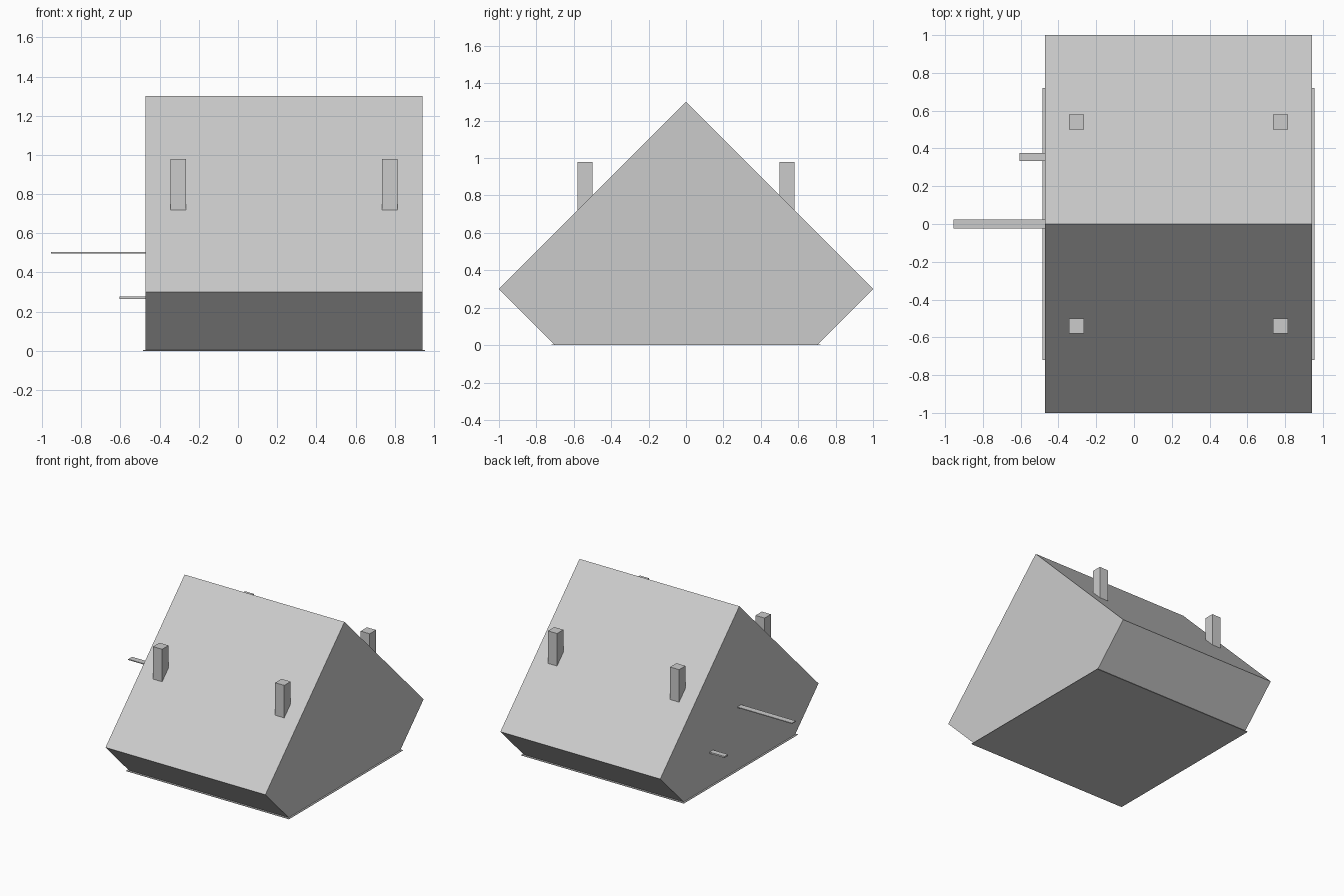
import bpy, bmesh, math
from mathutils import Matrix

if "Cube" in bpy.data.objects:
    bpy.data.objects.remove(bpy.data.objects["Cube"])

CX = 0.235      # centre of the body along x
PLATE = 0.004   # base plate thickness


def finish(name, bm):
    bmesh.ops.recalc_face_normals(bm, faces=bm.faces)
    mesh = bpy.data.meshes.new(name)
    bm.to_mesh(mesh)
    bm.free()
    ob = bpy.data.objects.new(name, mesh)
    bpy.context.collection.objects.link(ob)
    return ob


def box(name, x, y, z):
    bm = bmesh.new()
    size = [b - a for a, b in (x, y, z)]
    mid = [(a + b) / 2 for a, b in (x, y, z)]
    bmesh.ops.create_cube(bm, size=1, matrix=Matrix.Translation(mid) @ Matrix.Diagonal((*size, 1)))
    return finish(name, bm)


# Body: cube turned 45 degrees on its edge, cut flat at the bottom
bm = bmesh.new()
bmesh.ops.create_cube(bm, size=math.sqrt(2),
                      matrix=Matrix.Translation((CX, 0, 0.3)) @ Matrix.Rotation(math.pi / 4, 4, 'X'))
bmesh.ops.bisect_plane(bm, geom=bm.verts[:] + bm.edges[:] + bm.faces[:],
                       plane_co=(0, 0, PLATE), plane_no=(0, 0, 1), clear_inner=True)
bmesh.ops.holes_fill(bm, edges=[e for e in bm.edges if e.is_boundary])
finish("body", bm)

# Thin base plate
box("base_plate", (CX - 0.72, CX + 0.72), (-0.72, 0.72), (0, PLATE))

# Four posts standing out of the sloped roof
for sx, side in ((-1, "left"), (1, "right")):
    for sy, end in ((-1, "front"), (1, "back")):
        x, y = CX + sx * 0.54, sy * 0.54
        box(f"post_{end}_{side}", (x - 0.04, x + 0.04), (y - 0.04, y + 0.04), (0.70, 0.98))

# Flat bars on the left side
box("long_bar", (-0.955, -0.46), (-0.023, 0.025), (0.497, 0.504))
box("short_bar", (-0.605, -0.46), (0.333, 0.377), (0.266, 0.278))
